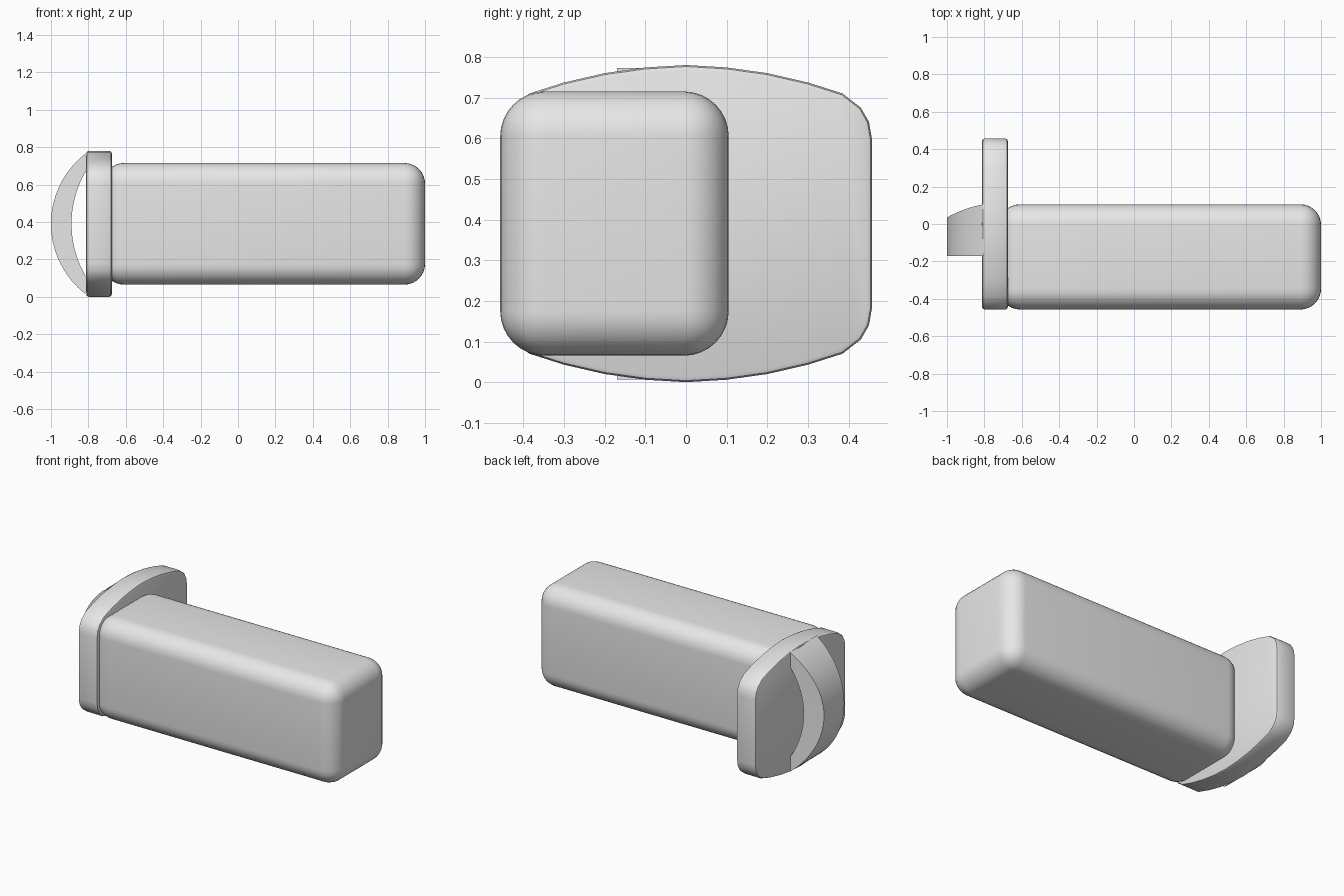
import bpy, bmesh, math

if "Cube" in bpy.data.objects:
    bpy.data.objects.remove(bpy.data.objects["Cube"], do_unlink=True)

grey = bpy.data.materials.new("light_grey")
grey.use_nodes = True
grey.diffuse_color = (0.8, 0.8, 0.8, 1)
grey.node_tree.nodes["Principled BSDF"].inputs["Base Color"].default_value = (0.8, 0.8, 0.8, 1)

MID = 0.39     # height of the long axis
FRONT = -0.457
BACK = 0.105


def finish(name, bm, angle=30):
    bmesh.ops.recalc_face_normals(bm, faces=bm.faces)
    mesh = bpy.data.meshes.new(name)
    bm.to_mesh(mesh)
    bm.free()
    obj = bpy.data.objects.new(name, mesh)
    bpy.context.collection.objects.link(obj)
    mesh.materials.append(grey)
    bpy.ops.object.select_all(action="DESELECT")
    obj.select_set(True)
    bpy.context.view_layer.objects.active = obj
    bpy.ops.object.shade_smooth_by_angle(angle=math.radians(angle))
    return obj


# Long body: box with rounded front and end edges, sharp at the flat back
x0, x1, half = -0.72, 1.0, 0.325
bm = bmesh.new()
bmesh.ops.create_cube(bm, size=1)
for v in bm.verts:
    v.co = (x1 if v.co.x > 0 else x0,
            BACK if v.co.y > 0 else FRONT,
            MID + half * (1 if v.co.z > 0 else -1))


def rounded(edge):
    a, b = (v.co for v in edge.verts)
    on_back = a.y == b.y == BACK
    on_root = a.x == b.x == x0
    return not on_back and not on_root


bmesh.ops.bevel(bm, geom=[e for e in bm.edges if rounded(e)], offset=0.11,
                segments=8, profile=0.5, affect="EDGES")
finish("body", bm)

# End flange: bowed outline mirrored into four quarters, thin bevelled rims
quarter = [(0.457, 0.21), (0.45, 0.25), (0.43, 0.285), (0.385, 0.32),
           (0.3, 0.347), (0.2, 0.37), (0.1, 0.384), (0, 0.39)]
upper = quarter + [(-y, z) for y, z in quarter[-2::-1]]
outline = upper + [(y, -z) for y, z in upper[::-1]]
bm = bmesh.new()
face = bm.faces.new([bm.verts.new((-0.812, y, MID + z)) for y, z in outline])
ext = bmesh.ops.extrude_face_region(bm, geom=[face])
for v in ext["geom"]:
    if isinstance(v, bmesh.types.BMVert):
        v.co.x = -0.675
rims = [e for e in bm.edges if abs(e.verts[0].co.x - e.verts[1].co.x) < 1e-5]
bmesh.ops.bevel(bm, geom=rims, offset=0.013, segments=2, profile=0.5, affect="EDGES")
finish("flange", bm)


# Bow handle: crescent between two arcs, its back side tapering to the tip
def arc(half_chord, rise, steps=28):
    radius = (half_chord ** 2 + rise ** 2) / (2 * rise)
    sweep = math.asin(half_chord / radius)
    for i in range(steps + 1):
        a = sweep * (2 * i / steps - 1)
        yield (-0.805 - rise + radius * (1 - math.cos(a)), MID + radius * math.sin(a))


def back_side(x):
    t = (-0.805 - x) / 0.195
    return BACK - 0.035 * t - 0.035 * t * t


bm = bmesh.new()
rings = []
for (ox, oz), (ix, iz) in zip(arc(0.383, 0.195), arc(0.295, 0.085)):
    rings.append([bm.verts.new(p) for p in (
        (ox, -0.17, oz), (ox, back_side(ox), oz),
        (ix, back_side(ix), iz), (ix, -0.17, iz))])
for r, s in zip(rings, rings[1:]):
    for k in range(4):
        n = (k + 1) % 4
        bm.faces.new((r[k], r[n], s[n], s[k]))
bm.faces.new(rings[0])
bm.faces.new(rings[-1])
finish("bow_handle", bm)
